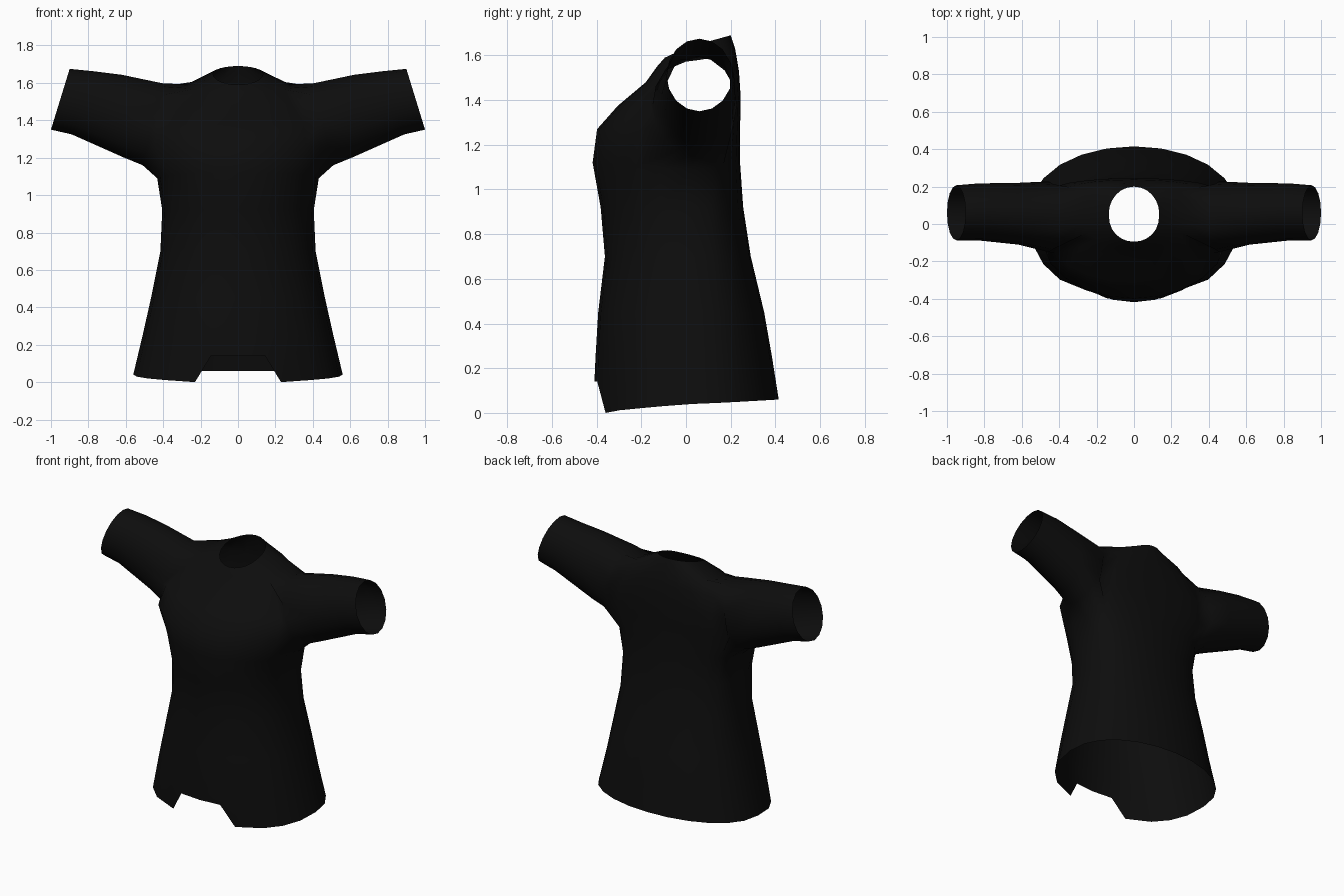
import bpy, bmesh, math
from mathutils import Vector

if "Cube" in bpy.data.objects:
    bpy.data.objects.remove(bpy.data.objects["Cube"])

N = 24  # columns around the torso; column 0 = front centre, 6 = right side, 12 = back

# torso rings: half width, y front / side / back, z front / side / back, back squareness
RINGS = [
    (.56, -.41, .03, .415, .00, .04, .06, .85),
    (.51, -.405, .03, .385, .25, .25, .25, .85),
    (.465, -.393, .03, .350, .45, .45, .45, .8),
    (.415, -.363, .03, .290, .70, .70, .70, .75),
    (.405, -.382, .02, .256, .92, .92, .92, .7),
    (.432, -.418, .02, .242, 1.12, 1.09, 1.12, .6),   # armpit
    (.515, -.398, .02, .242, 1.27, 1.25, 1.27, .4),
    (.490, -.305, .03, .245, 1.375, 1.39, 1.41, .35),
    (.400, -.180, .05, .237, 1.48, 1.51, 1.53, .35),
    (.285, -.130, .06, .220, 1.55, 1.58, 1.63, .5),   # shoulder
    (.135, -.095, .055, .200, 1.59, 1.65, 1.69, 1.0),  # neck rim
]
ARM0, ARM1 = 5, 9      # rings below and above the armhole
K0, K1 = 4, 8          # columns in front of and behind the armhole

# sleeve rings: top (x, z), bottom (x, z), y front, y back
SLEEVE = [
    ((.40, 1.597), (.51, 1.160), -.150, .228),
    ((.62, 1.643), (.62, 1.205), -.110, .220),
    ((.77, 1.662), (.89, 1.325), -.088, .217),
    ((.90, 1.675), (1.0, 1.350), -.087, .207),
]


def torso_point(ring, k):
    w, yf, ys, yb, zf, zs, zb, p = ring
    t = 2 * math.pi * k / N
    c = math.cos(t)
    if abs(c) < 1e-6:
        c = 0.0
    ye, ze = (yf, zf) if c > 0 else (yb, zb)
    q = .85 if c > 0 else p
    a = abs(c)
    return Vector((w * math.sin(t), ys + (ye - ys) * a ** q, zs + (ze - zs) * a))


bm = bmesh.new()

# torso, leaving the armholes open
grid = [[bm.verts.new(torso_point(r, k)) for k in range(N)] for r in RINGS]
for j in range(len(RINGS) - 1):
    for k in range(N):
        side = k if k < N // 2 else N - 1 - k
        if ARM0 <= j < ARM1 and K0 <= side < K1:
            continue
        n = (k + 1) % N
        bm.faces.new((grid[j][k], grid[j][n], grid[j + 1][n], grid[j + 1][k]))

# notch in the front hem
for k in (-1, 0, 1):
    grid[0][k].co.z = .14
for k in (-2, 2):
    grid[0][k].co = (math.copysign(.23, k), -.36, 0)

# sleeves joined to the armholes
for s in (1, -1):
    loop = [grid[ARM0][s * k] for k in range(K0, K1 + 1)]
    loop += [grid[j][s * K1] for j in range(ARM0 + 1, ARM1)]
    loop += [grid[ARM1][s * k] for k in range(K1, K0 - 1, -1)]
    loop += [grid[j][s * K0] for j in range(ARM1 - 1, ARM0, -1)]
    M = len(loop)
    for top, bot, yf, yb in SLEEVE:
        new = []
        for i in range(M):
            a = 2 * math.pi * (i - 2) / M
            u = (1 + math.cos(a)) / 2
            x = top[0] + (bot[0] - top[0]) * u
            z = top[1] + (bot[1] - top[1]) * u
            y = (yf + yb) / 2 + (yb - yf) / 2 * math.sin(a)
            new.append(bm.verts.new((s * x, y, z)))
        for i in range(M):
            n = (i + 1) % M
            bm.faces.new((loop[i], loop[n], new[n], new[i]))
        loop = new

bmesh.ops.recalc_face_normals(bm, faces=bm.faces)
for f in bm.faces:
    f.smooth = True

mesh = bpy.data.meshes.new("shirt")
bm.to_mesh(mesh)
bm.free()
shirt = bpy.data.objects.new("shirt", mesh)
bpy.context.collection.objects.link(shirt)

# black cloth
mat = bpy.data.materials.new("black_cloth")
mat.diffuse_color = (.004, .004, .004, 1)
mat.use_nodes = True
mat.node_tree.nodes["Principled BSDF"].inputs["Base Color"].default_value = mat.diffuse_color
mesh.materials.append(mat)
